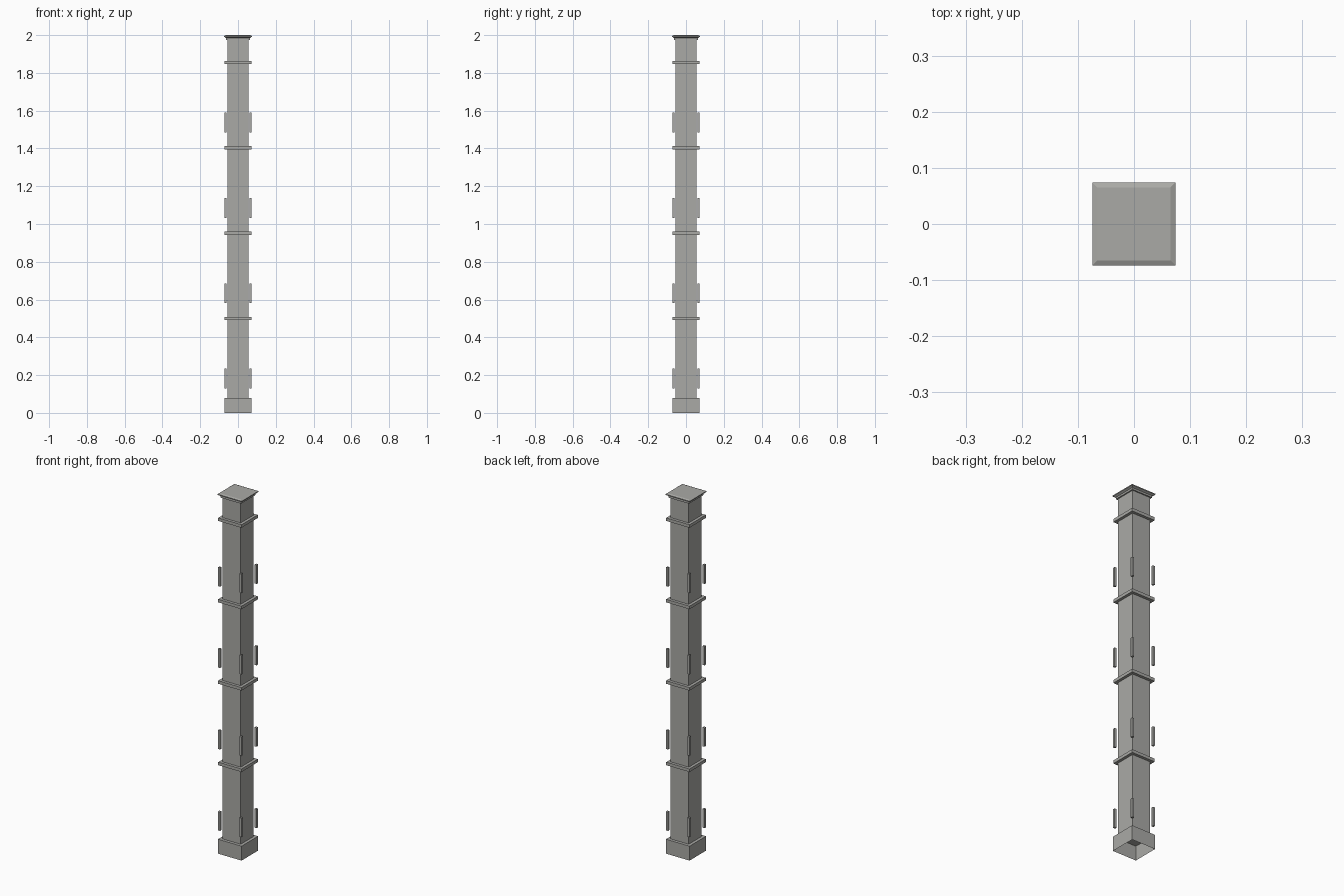
import bpy
import bmesh

cube = bpy.data.objects.get("Cube")
if cube:
    bpy.data.objects.remove(cube, do_unlink=True)

stone = bpy.data.materials.new("warm grey stone")
stone.use_nodes = True
colour = (0.40, 0.40, 0.38, 1)
stone.diffuse_color = colour
stone.node_tree.nodes["Principled BSDF"].inputs["Base Color"].default_value = colour


def square_loft(name, profile, close_bottom=True, close_top=True, centre=(0, 0)):
    """Stack square rings given as (half width, height) and skin them."""
    bm = bmesh.new()
    rings = [[bm.verts.new((centre[0] + sx * h, centre[1] + sy * h, z))
              for sx, sy in ((-1, -1), (1, -1), (1, 1), (-1, 1))]
             for h, z in profile]
    for low, high in zip(rings, rings[1:]):
        for i in range(4):
            j = (i + 1) % 4
            bm.faces.new((low[i], low[j], high[j], high[i]))
    if close_bottom:
        bm.faces.new(rings[0][::-1])
    if close_top:
        bm.faces.new(rings[-1])
    mesh = bpy.data.meshes.new(name)
    bm.to_mesh(mesh)
    bm.free()
    mesh.materials.append(stone)
    obj = bpy.data.objects.new(name, mesh)
    bpy.context.collection.objects.link(obj)
    return obj


BASE_TOP = 0.08
SPACING = 0.452

# Plinth, open underneath, and the plain shaft
square_loft("base", [(0.0725, 0), (0.0725, BASE_TOP)], close_bottom=False)
square_loft("shaft", [(0.056, BASE_TOP), (0.056, 1.978)], False, False)

# Moulded cap
square_loft("cap", [(0.063, 1.975), (0.063, 1.985), (0.074, 1.991),
                    (0.074, 1.996), (0.065, 2.0)])

# Each storey has a band above and four free-standing corner bars
for n in range(4):
    z = n * SPACING
    square_loft(f"band_{n + 1}", [(0.0715, z + 0.491), (0.0715, z + 0.508)])
    for side, sx in (("right", -1), ("left", 1)):
        for end, sy in (("front", -1), ("back", 1)):
            square_loft(f"corner_bar_{end}_{side}_{n + 1}",
                        [(0.006, z + 0.129), (0.006, z + 0.234)],
                        centre=(sx * 0.066, sy * 0.066))
